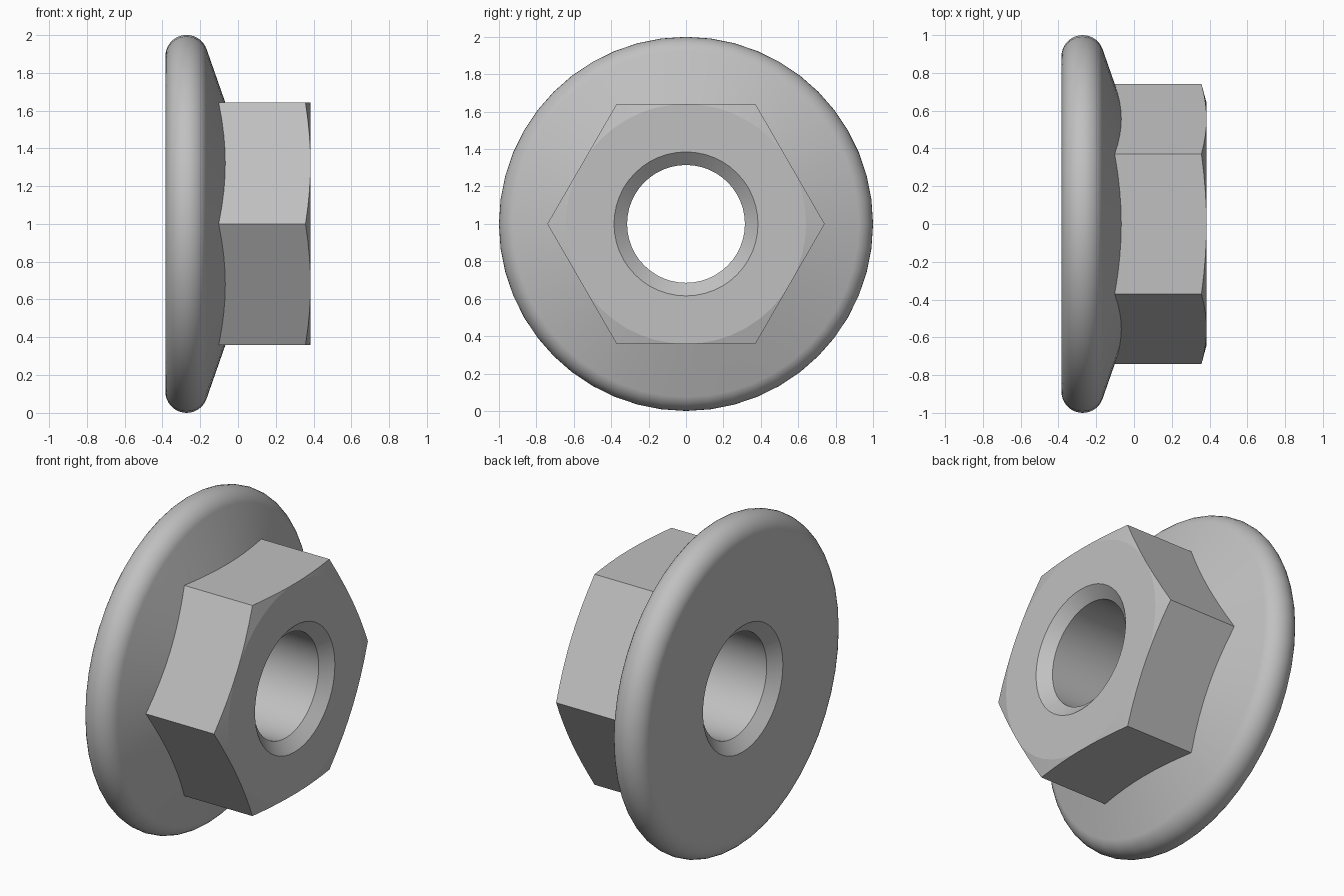
import bpy
import bmesh
from math import sin, cos, pi, radians

if "Cube" in bpy.data.objects:
    bpy.data.objects.remove(bpy.data.objects["Cube"], do_unlink=True)

SIDES = 48                      # multiple of 12, so hex corners and flat centres fall on vertices
HALF = 0.384                    # half the height along the axis
FLAT = 0.642                    # centre to hexagon flat
BORE, MOUTH, SINK = 0.315, 0.385, 0.06
RIM = 0.112                     # rounded flange edge
SLOPE = radians(19.3)           # flange cone


def hex_radius(a):
    return FLAT / cos((a % (pi / 3)) - pi / 6)


def cone_x(r):
    tx, tr = -HALF + RIM + RIM * cos(SLOPE), 1 - RIM + RIM * sin(SLOPE)
    return tx + (tr - r) * math_tan


math_tan = sin(SLOPE) / cos(SLOPE)


def section(a):
    """Closed (x, radius) outline of the nut at angle a."""
    h = hex_radius(a)
    pts = [(-HALF + SINK, BORE), (-HALF, MOUTH)]
    for i in range(17):                              # rounded flange edge
        t = pi - (pi - SLOPE) * i / 16
        pts.append((-HALF + RIM + RIM * cos(t), 1 - RIM + RIM * sin(t)))
    pts.append((cone_x(h), h))                       # cone meets hexagon
    pts.append((HALF - 0.27 * (h - FLAT), h))        # chamfered corners
    pts.append((HALF, FLAT))
    pts += [(HALF, MOUTH), (HALF - SINK, BORE)]
    return pts


# Flange nut swept around the x axis
bm = bmesh.new()
rings = []
for k in range(SIDES):
    a = 2 * pi * k / SIDES
    rings.append([bm.verts.new((x, r * cos(a), 1 + r * sin(a))) for x, r in section(a)])
for k in range(SIDES):
    p, q = rings[k], rings[(k + 1) % SIDES]
    for i in range(len(p)):
        j = (i + 1) % len(p)
        bm.faces.new((p[i], p[j], q[j], q[i]))
bmesh.ops.remove_doubles(bm, verts=bm.verts, dist=0.0005)
bmesh.ops.recalc_face_normals(bm, faces=bm.faces)
mesh = bpy.data.meshes.new("flange_nut")
bm.to_mesh(mesh)
bm.free()
nut = bpy.data.objects.new("flange_nut", mesh)
bpy.context.collection.objects.link(nut)

# Plain grey metal
grey = bpy.data.materials.new("grey_metal")
grey.use_nodes = True
color = (0.53, 0.53, 0.53, 1)
grey.diffuse_color = color
grey.node_tree.nodes["Principled BSDF"].inputs["Base Color"].default_value = color
mesh.materials.append(grey)

# Smooth round surfaces, crisp hexagon edges
bpy.ops.object.select_all(action="DESELECT")
nut.select_set(True)
bpy.context.view_layer.objects.active = nut
bpy.ops.object.shade_smooth_by_angle(angle=radians(12))
weighted = nut.modifiers.new("weighted_normals", "WEIGHTED_NORMAL")
weighted.keep_sharp = True
